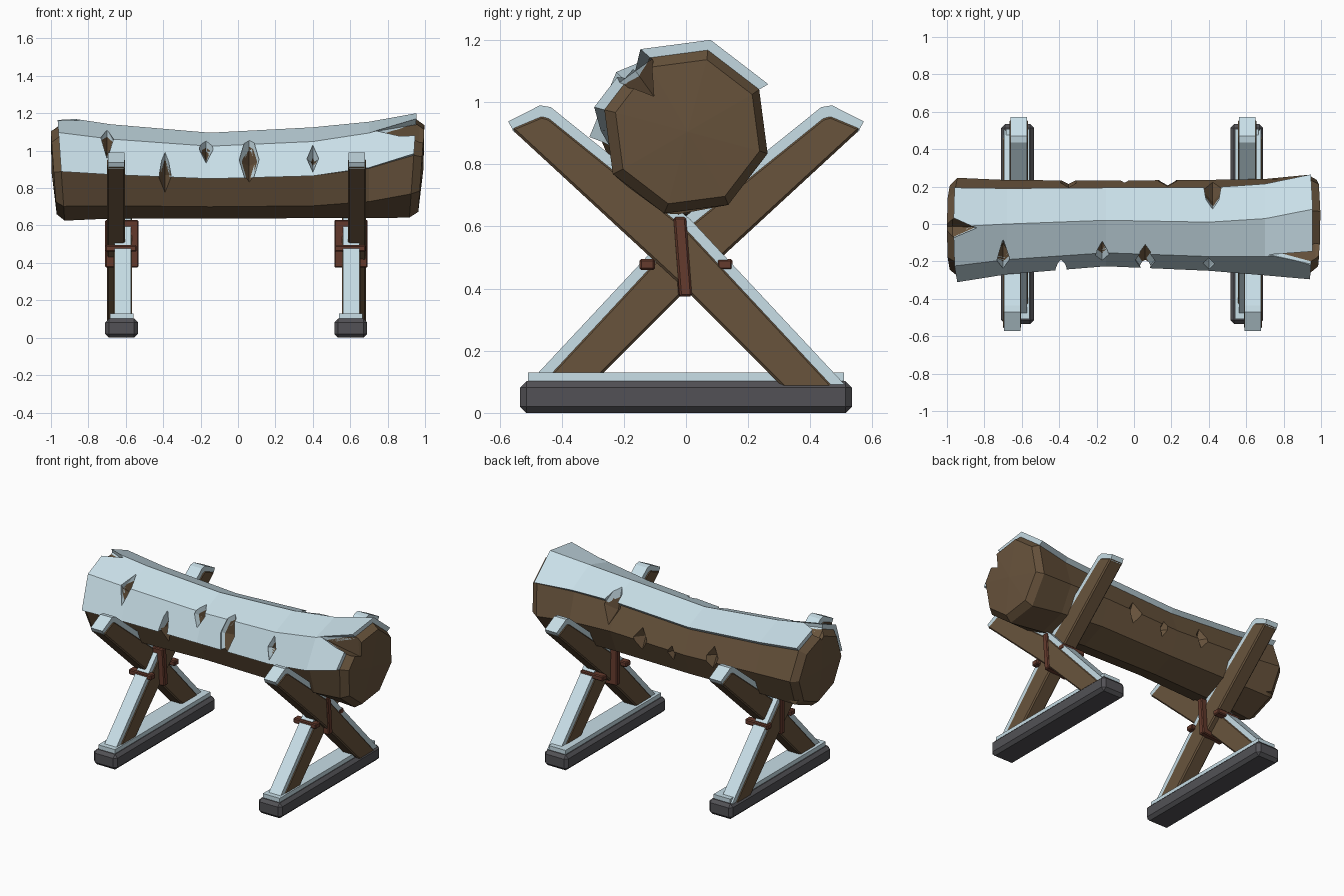
import bpy, bmesh, math
from mathutils import Vector

if "Cube" in bpy.data.objects:
    bpy.data.objects.remove(bpy.data.objects["Cube"])


def material(name, rgb):
    m = bpy.data.materials.new(name)
    m.diffuse_color = (*rgb, 1)
    m.use_nodes = True
    m.node_tree.nodes["Principled BSDF"].inputs["Base Color"].default_value = m.diffuse_color
    return m


WOOD = material("brown wood", (0.14, 0.088, 0.046))
SNOW = material("pale snow", (0.60, 0.76, 0.83))
STONE = material("dark grey base", (0.085, 0.083, 0.092))
STRAP = material("red brown strap", (0.13, 0.043, 0.026))


def finish(name, bm, mat, bevel=0):
    bmesh.ops.recalc_face_normals(bm, faces=bm.faces)
    me = bpy.data.meshes.new(name)
    bm.to_mesh(me)
    bm.free()
    ob = bpy.data.objects.new(name, me)
    bpy.context.collection.objects.link(ob)
    if mat:
        me.materials.append(mat)
    if bevel:
        mod = ob.modifiers.new("edge", 'BEVEL')
        mod.width, mod.segments = bevel, 1
    return ob


def loft(name, rings, mat, bulge=None, bevel=0):
    """Skin a list of equal closed rings and cap both ends."""
    bm = bmesh.new()
    vs = [[bm.verts.new(p) for p in r] for r in rings]
    n = len(vs[0])
    for a, b in zip(vs, vs[1:]):
        for i in range(n):
            bm.faces.new((a[i], a[(i + 1) % n], b[(i + 1) % n], b[i]))
    caps = [bm.faces.new(vs[0]), bm.faces.new(vs[-1])]
    if bulge is not None:
        for v in bmesh.ops.poke(bm, faces=caps)["verts"]:
            v.co.x *= 1 + bulge
    return finish(name, bm, mat, bevel)


def box(name, lo, hi, mat, bevel=0):
    (x0, y0, z0), (x1, y1, z1) = lo, hi
    ring = lambda z: [(x0, y0, z), (x1, y0, z), (x1, y1, z), (x0, y1, z)]
    return loft(name, [ring(z0), ring(z1)], mat, None, bevel)


def extrude_x(name, profile, x, half, mat, bevel=0):
    return loft(name, [[(x + s * half, y, z) for y, z in profile] for s in (-1, 1)], mat, None, bevel)


# Log stations: x, centre y, centre z, radius, twist in degrees
STATIONS = [(-0.985, -0.02, 0.885, 0.225, 0), (-0.945, -0.015, 0.888, 0.262, 0),
            (-0.68, 0.0, 0.872, 0.235, 0), (-0.15, 0.02, 0.85, 0.212, 0),
            (0.40, 0.01, 0.865, 0.226, 0), (0.70, 0.0, 0.88, 0.242, -6),
            (0.935, 0.0, 0.905, 0.272, -15), (0.98, 0.005, 0.905, 0.24, -15)]


def point(st, angle, extra=0.0):
    x, cy, cz, r, tw = st
    a = math.radians(angle + tw)
    dy, dz = (r + extra) * math.cos(a), (r + extra) * math.sin(a)
    skew = 0.07 * dz * (1 if x > 0 else -1) if abs(x) > 0.9 else 0
    return (x + skew, cy + dy, cz + dz)


log = loft("log", [[point(s, 45 * k) for k in range(8)] for s in STATIONS], WOOD, 0.012)

# Snow shell over the front and top sides of the log
angles = (180, 135, 90, 45)
log_snow = loft("log_snow", [[point(s, a, 0.034) for a in angles] +
                             [point(s, a, -0.02) for a in reversed(angles)]
                             for s in STATIONS[1:-1]], SNOW)

# Chopped notches: x, angle, radius, half length round the log, half width along x, depth
NOTCHES = [(-0.70, 135, 0.235, 0.11, 0.04, 0.08), (-0.39, 180, 0.215, 0.16, 0.035, 0.08),
           (-0.17, 140, 0.215, 0.11, 0.038, 0.08), (0.06, 158, 0.205, 0.20, 0.055, 0.08),
           (0.40, 158, 0.225, 0.08, 0.032, 0.06), (-0.35, 5, 0.225, 0.12, 0.05, 0.06),
           (-0.05, -10, 0.225, 0.07, 0.03, 0.05), (0.18, 0, 0.225, 0.13, 0.05, 0.06),
           (0.42, 38, 0.225, 0.20, 0.06, 0.08), (0.97, 126, 0.285, 0.07, 0.25, 0.11),
           (-0.97, 95, 0.27, 0.06, 0.14, 0.07), (-0.98, -40, 0.26, 0.07, 0.20, 0.06)]
bm = bmesh.new()
for x, ang, r, half_len, w, d in NOTCHES:
    a = math.radians(ang)
    out = Vector((0, math.cos(a), math.sin(a)))
    tan = Vector((0, -math.sin(a), math.cos(a)))
    ex = Vector((1, 0, 0))
    c = Vector((x, 0.005, 0.87)) + out * r
    mid = [bm.verts.new(c + v) for v in (ex * w, tan * half_len, -ex * w, -tan * half_len)]
    for tip in (bm.verts.new(c + out * 0.3), bm.verts.new(c - out * d)):
        for i in range(4):
            bm.faces.new((mid[i], mid[(i + 1) % 4], tip))
cutter = finish("notch_cutter", bm, None)
cutter.hide_render = True
cutter.display_type = 'WIRE'
for ob in (log, log_snow):
    mod = ob.modifiers.new("notches", 'BOOLEAN')
    mod.operation, mod.solver, mod.object = 'DIFFERENCE', 'EXACT', cutter

# Trestles: crossed bent beams with snow, straps and a slab base
BEAM = [(-0.565, 0.915), (-0.545, 0.898), (-0.005, 0.40), (0.315, 0.08),
        (0.48, 0.08), (0.0, 0.595), (-0.44, 0.95), (-0.465, 0.957)]
BEAM_SNOW = [(-0.555, 0.905), (-0.46, 0.94), (-0.445, 0.935), (-0.01, 0.58), (0.46, 0.09),
             (0.512, 0.09), (0.015, 0.622), (-0.435, 0.984), (-0.47, 0.99), (-0.572, 0.938)]
for side, cx in (("left", -0.622), ("right", 0.603)):
    for name, s, dx in (("front", 1, 0.033), ("back", -1, 0.003)):
        # the front-topped beam sits on the outside of the left trestle
        x = cx + (dx if side == "right" else (-0.030 if s == 1 else 0.006))
        extrude_x(f"{side}_{name}_beam", [(s * y, z) for y, z in BEAM], x, 0.049, WOOD, 0.008)
        extrude_x(f"{side}_{name}_beam_snow", [(s * y, z) for y, z in BEAM_SNOW], x, 0.044, SNOW)
        # strap over the side of the crossing
        box(f"{side}_{name}_strap", (cx - 0.088, -0.125 * s - 0.025, 0.46),
            (cx + 0.08, -0.125 * s + 0.025, 0.495), STRAP, 0.006)
    xs = (cx - 0.088, cx + 0.09)
    loft(f"{side}_upright_strap", [[(xs[0], -0.04, z), (xs[1], -0.04 + t, z),
                                    (xs[1], 0.0 + t, z), (xs[0], 0.0, z)]
                                   for z, t in ((0.375, 0.02), (0.63, 0.0))], STRAP, None, 0.006)
    box(f"{side}_base", (cx - 0.088, -0.534, 0), (cx + 0.087, 0.534, 0.102), STONE, 0.02)
    box(f"{side}_base_snow", (cx - 0.062, -0.508, 0.09), (cx + 0.062, 0.508, 0.13), SNOW)
